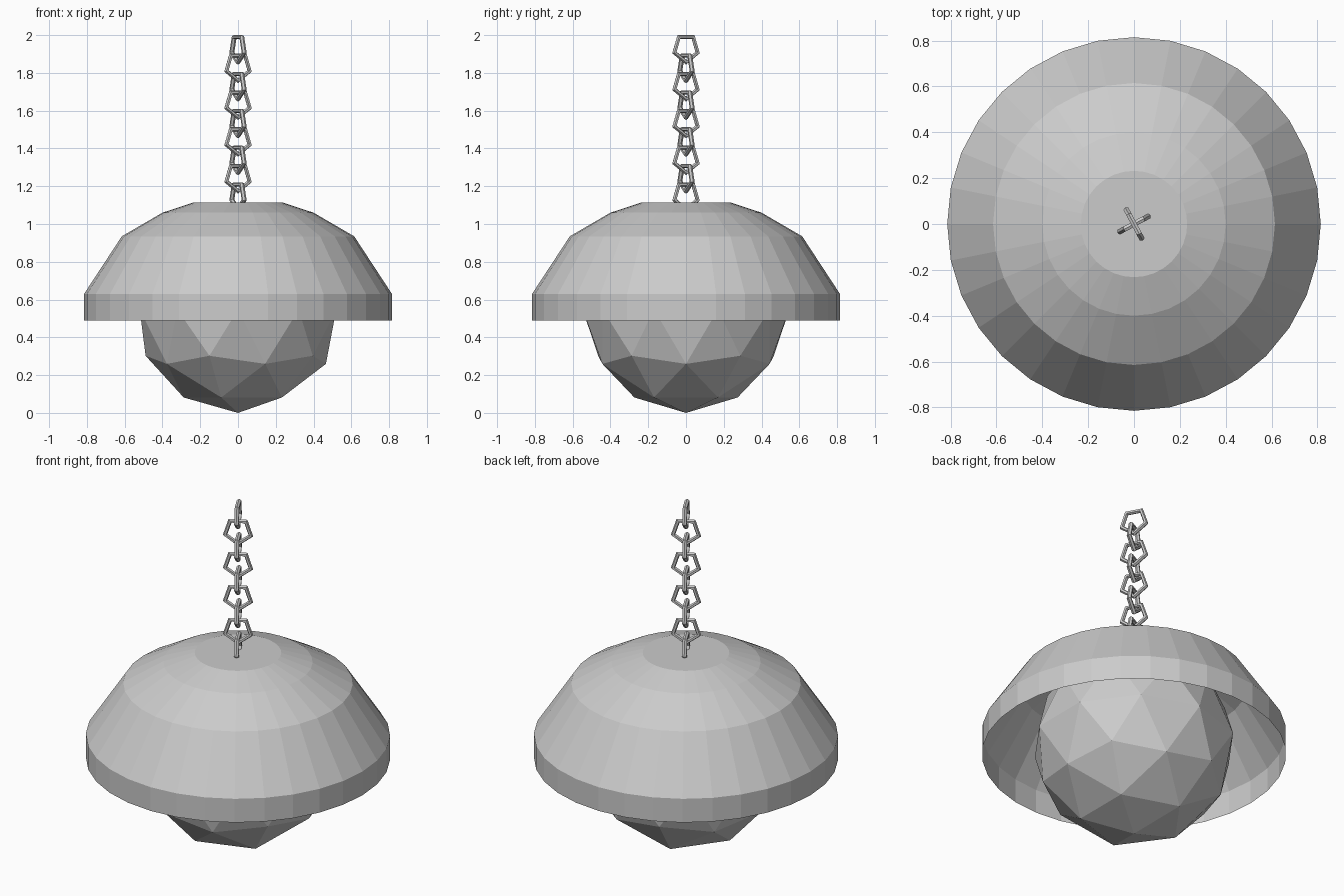
import bpy, bmesh
from math import radians, pi, cos, sin
from mathutils import Matrix

cube = bpy.data.objects.get("Cube")
if cube:
    bpy.data.objects.remove(cube)


def material(name, value):
    mat = bpy.data.materials.new(name)
    mat.use_nodes = True
    colour = (value, value, value, 1)
    mat.diffuse_color = colour
    mat.node_tree.nodes["Principled BSDF"].inputs["Base Color"].default_value = colour
    return mat


def add_object(name, bm, mat):
    mesh = bpy.data.meshes.new(name)
    bm.to_mesh(mesh)
    bm.free()
    mesh.materials.append(mat)
    obj = bpy.data.objects.new(name, mesh)
    bpy.context.collection.objects.link(obj)
    return obj


grey = material("light grey", 0.6)

# Lamp shade: open sheet turned from a profile, with a flat cap
SIDES = 32
profile = [(0.815, 0.49), (0.815, 0.63), (0.615, 0.935), (0.40, 1.06), (0.232, 1.115)]
bm = bmesh.new()
rings = [[bm.verts.new((r * cos(2 * pi * i / SIDES), r * sin(2 * pi * i / SIDES), z))
          for i in range(SIDES)] for r, z in profile]
for low, high in zip(rings, rings[1:]):
    for i in range(SIDES):
        j = (i + 1) % SIDES
        bm.faces.new((low[i], low[j], high[j], high[i]))
bm.faces.new(rings[-1])
add_object("lamp_shade", bm, grey)

# Faceted bulb
RADIUS = 0.547
bm = bmesh.new()
bmesh.ops.create_icosphere(bm, subdivisions=2, radius=RADIUS,
                           matrix=Matrix.Translation((0, 0, RADIUS)))
add_object("bulb", bm, grey)


# Five-sided chain link, upright with its point down
def chain_link(name, z, turn, major=0.073, minor=0.0135, steps=5, tube=6):
    bm = bmesh.new()
    loops = []
    for i in range(steps):
        a = 2 * pi * i / steps - pi / 2
        loop = []
        for k in range(tube):
            b = 2 * pi * k / tube
            r = major + minor * cos(b)
            loop.append(bm.verts.new((r * cos(a), minor * sin(b), r * sin(a))))
        loops.append(loop)
    for i in range(steps):
        near, far = loops[i], loops[(i + 1) % steps]
        for k in range(tube):
            n = (k + 1) % tube
            bm.faces.new((near[k], near[n], far[n], far[k]))
    bmesh.ops.recalc_face_normals(bm, faces=bm.faces)
    obj = add_object(name, bm, grey)
    obj.location.z = z
    obj.rotation_euler.z = turn


# Hanging chain, each link a quarter turn from the last
for n in range(9):
    chain_link(f"chain_link_{n + 1}", 1.93 - 0.0975 * n, radians(-62 + 90 * (n % 2)))
